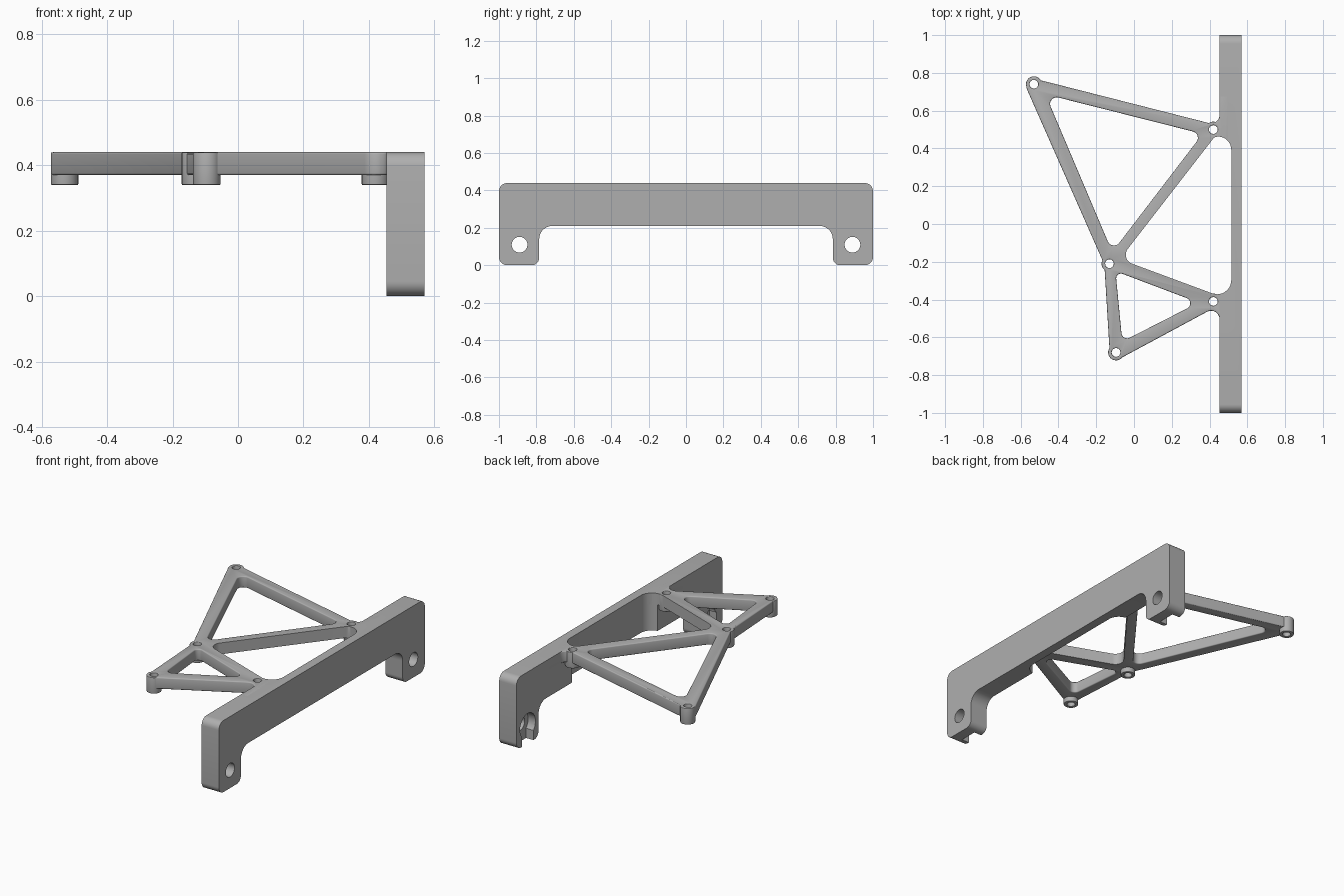
import bpy, bmesh, math
from mathutils import Matrix, Vector

cube = bpy.data.objects.get("Cube")
if cube:
    bpy.data.objects.remove(cube, do_unlink=True)

grey = bpy.data.materials.new("plain grey")
grey.use_nodes = True
GREY = (0.43, 0.43, 0.43, 1)
grey.diffuse_color = GREY
grey.node_tree.nodes["Principled BSDF"].inputs["Base Color"].default_value = GREY


def rounded(corners, steps=8):
    """Polygon of (x, y, radius) corners with filleted corners."""
    out = []
    for i, (x, y, r) in enumerate(corners):
        p = Vector((x, y))
        if r == 0:
            out.append(p)
            continue
        a = (Vector(corners[i - 1][:2]) - p).normalized()
        b = (Vector(corners[(i + 1) % len(corners)][:2]) - p).normalized()
        half = a.angle(b) / 2
        centre = p + (a + b).normalized() * (r / math.sin(half))
        start = p + a * (r / math.tan(half)) - centre
        end = p + b * (r / math.tan(half)) - centre
        sweep = start.angle_signed(end)
        for k in range(steps + 1):
            out.append(centre + Matrix.Rotation(-sweep * k / steps, 2) @ start)
    return out


def circle(x, y, r, n=32):
    return [Vector((x + r * math.cos(math.tau * k / n), y + r * math.sin(math.tau * k / n)))
            for k in range(n)]


def extrude(name, loops, low, high, bevel=0.0, sideways=False):
    """Solid from an outline and its holes, along z or (sideways) along x."""
    curve = bpy.data.curves.new(name, 'CURVE')
    curve.dimensions = '2D'
    curve.fill_mode = 'BOTH'
    curve.extrude = (high - low) / 2 - bevel
    curve.bevel_depth = bevel
    curve.bevel_resolution = 2
    curve.offset = -bevel
    for loop in loops:
        spline = curve.splines.new('POLY')
        spline.points.add(len(loop) - 1)
        for point, p in zip(spline.points, loop):
            point.co = (p.x, p.y, 0, 1)
        spline.use_cyclic_u = True
    obj = bpy.data.objects.new(name, curve)
    bpy.context.collection.objects.link(obj)
    bpy.ops.object.select_all(action='DESELECT')
    obj.select_set(True)
    bpy.context.view_layer.objects.active = obj
    bpy.ops.object.convert(target='MESH')
    obj = bpy.context.object
    turn = Matrix(((0, 0, 1, 0), (1, 0, 0, 0), (0, 1, 0, 0), (0, 0, 0, 1))) if sideways else Matrix()
    bm = bmesh.new()
    bm.from_mesh(obj.data)
    bmesh.ops.remove_doubles(bm, verts=bm.verts, dist=0.0002)
    bmesh.ops.translate(bm, verts=bm.verts, vec=(0, 0, (low + high) / 2))
    bm.transform(turn)
    bmesh.ops.recalc_face_normals(bm, faces=bm.faces)
    bm.to_mesh(obj.data)
    bm.free()
    obj.data.materials.clear()
    obj.data.materials.append(grey)
    return obj


def cut(obj, cutter):
    mod = obj.modifiers.new("cut", 'BOOLEAN')
    mod.operation = 'DIFFERENCE'
    mod.solver = 'EXACT'
    mod.object = cutter
    bpy.context.view_layer.objects.active = obj
    bpy.ops.object.modifier_apply(modifier=mod.name)
    bpy.data.objects.remove(cutter, do_unlink=True)


def smooth(obj):
    bpy.ops.object.select_all(action='DESELECT')
    obj.select_set(True)
    bpy.context.view_layer.objects.active = obj
    bpy.ops.object.shade_smooth_by_angle(angle=math.radians(35))


TOP = 0.44
INNER, OUTER = 0.453, 0.57

# Screw points and the three openings between the struts
screws = {"back": (-0.53, 0.74), "upper_rail": (0.42, 0.50), "middle": (-0.13, -0.21),
          "lower_rail": (0.42, -0.41), "front": (-0.095, -0.68)}
large_opening = rounded([(-0.469, 0.687, 0.035), (0.363, 0.477, 0.035), (-0.115, -0.148, 0.035)])
small_opening = rounded([(-0.098, -0.25, 0.025), (0.342, -0.416, 0.03), (-0.062, -0.622, 0.03)])
rail_opening = rounded([(-0.075, -0.186, 0.05), (0.427, -0.372, 0.04), (0.515, -0.372, 0.075),
                        (0.515, 0.463, 0.07), (0.428, 0.463, 0.03)])

# Strut frame
outline = rounded([(0.5, -0.62, 0), (INNER, -0.62, 0), (INNER, -0.429, 0.045),
                   (-0.125, -0.74, 0.04), (-0.157, -0.215, 0), (-0.6, 0.788, 0.04),
                   (INNER, 0.52, 0.045), (INNER, 0.68, 0), (0.5, 0.68, 0)])
frame = extrude("strut_frame", [outline, large_opening, small_opening]
                + [circle(*p, 0.023) for p in screws.values()], 0.37, TOP, 0.006)
cut(frame, extrude("opening_cutter", [rail_opening], 0.3, 0.5))
smooth(frame)

# Screw bosses under the frame
for name, p in screws.items():
    boss = extrude(name + "_boss", [circle(*p, 0.042), circle(*p, 0.023)], 0.34, TOP - 0.0005, 0.003)
    smooth(boss)

# Side rail with two feet
half = [(1, TOP, 0.045), (1, 0, 0.045), (0.785, 0, 0.04), (0.785, 0.21, 0.07)]
profile = half + [(-y, z, r) for y, z, r in reversed(half)]
rail = extrude("side_rail", [rounded(profile)] + [circle(s * 0.89, 0.11, 0.042) for s in (-1, 1)],
               INNER, OUTER, 0, True)
cut(rail, extrude("recess_cutter", [rail_opening], 0.1, 0.6))

# Bolt pockets on the inner side of the feet, open at the bottom
for s in (-1, 1):
    y = s * 0.89
    pocket = extrude("pocket_cutter", [circle(y, 0.11, 0.075)], 0.4, INNER + 0.05, 0, True)
    cut(rail, pocket)
    slot = [Vector((y + a * 0.055, z)) for a, z in ((-1, -0.1), (1, -0.1), (1, 0.11), (-1, 0.11))]
    cut(rail, extrude("slot_cutter", [slot], 0.4, INNER + 0.0501, 0, True))
smooth(rail)
